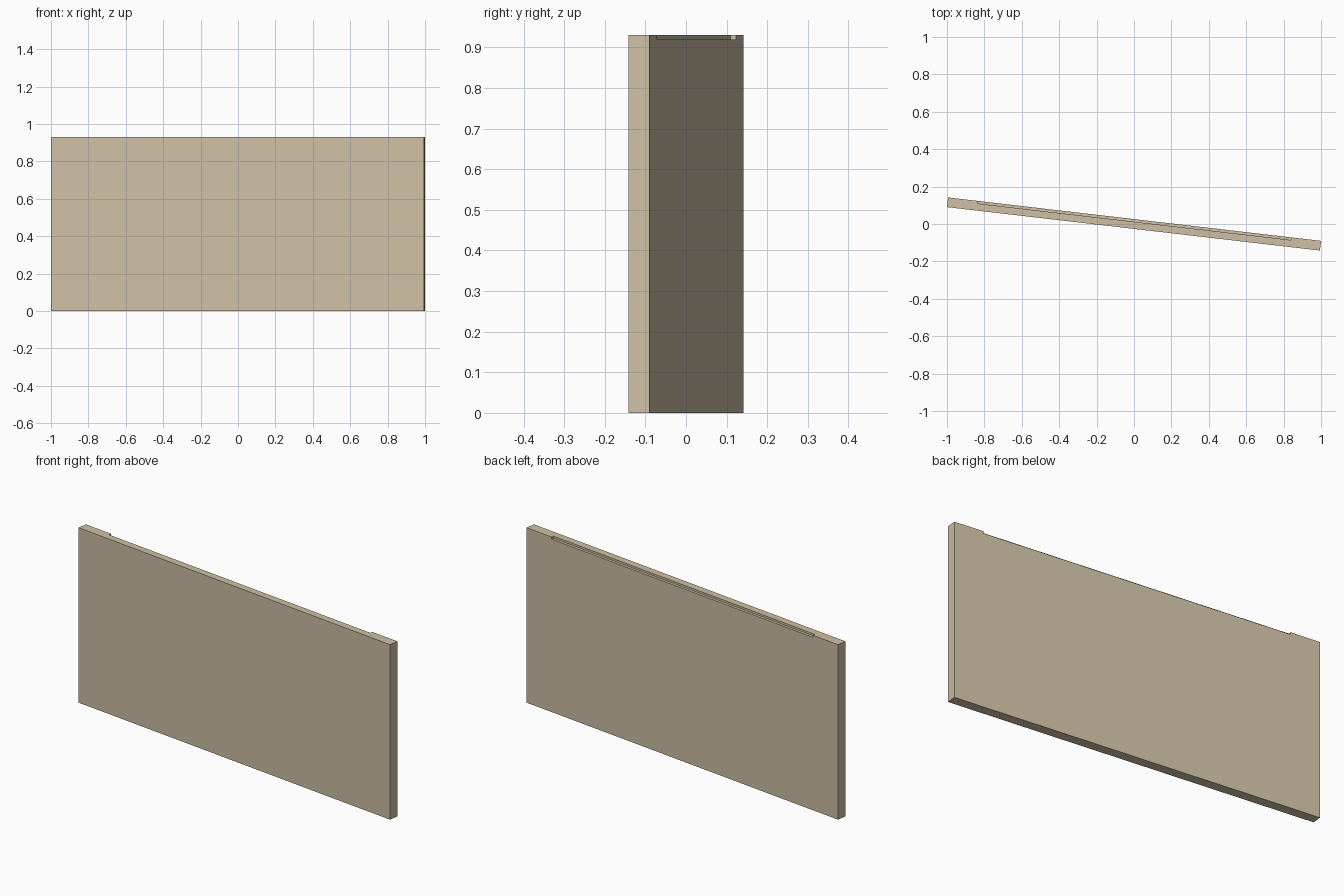
import bpy, bmesh, math
from mathutils import Matrix

if "Cube" in bpy.data.objects:
    bpy.data.objects.remove(bpy.data.objects["Cube"])

L, T, H = 2.0075, 0.052, 0.93        # panel length, thickness, height
HALF, DEPTH, DROP = 0.843, 0.014, 0.011   # notch half length, depth, drop

mat = bpy.data.materials.new("beige")
mat.diffuse_color = (0.63, 0.53, 0.375, 1)
mat.use_nodes = True
mat.node_tree.nodes["Principled BSDF"].inputs["Base Color"].default_value = mat.diffuse_color

bm = bmesh.new()

# panel body: outline of the back face with a shallow notch in its top edge
outline = [(-L/2, 0), (L/2, 0), (L/2, H), (HALF, H), (HALF, H - DROP),
           (-HALF, H - DROP), (-HALF, H), (-L/2, H)]


def slab(points, y0, y1):
    """Extrude an x-z outline from y0 to y1, without merging."""
    front = [bm.verts.new((x, y0, z)) for x, z in points]
    back = [bm.verts.new((x, y1, z)) for x, z in points]
    bm.faces.new(front)
    bm.faces.new(back[::-1])
    n = len(points)
    for i in range(n):
        j = (i + 1) % n
        bm.faces.new((front[j], front[i], back[i], back[j]))
    return front, back


# back layer carries the notch, front layer is the full-height panel
split = T/2 - DEPTH
f1, b1 = slab(outline, split, T/2)
f2, b2 = slab([(-L/2, 0), (L/2, 0), (L/2, H), (HALF, H), (-HALF, H), (-L/2, H)],
              -T/2, split)

# remove the hidden joint and close the notch wall
for vs in (f1, b2):
    face = next(f for f in bm.faces if set(f.verts) == set(vs))
    bm.faces.remove(face)
top = [f for f in bm.faces if set(f.verts) == {f2[3], f2[4], b2[3], b2[4]}]
bm.faces.new((f1[4], f1[5], b2[4], b2[3]))
bmesh.ops.remove_doubles(bm, verts=bm.verts, dist=1e-5)
bmesh.ops.recalc_face_normals(bm, faces=bm.faces)

# turn the panel slightly about the vertical axis
bmesh.ops.transform(bm, matrix=Matrix.Rotation(-math.radians(6.64), 4, 'Z'),
                    verts=bm.verts)

me = bpy.data.meshes.new("notched_panel")
bm.to_mesh(me)
bm.free()
me.materials.append(mat)
bpy.context.collection.objects.link(bpy.data.objects.new("notched_panel", me))
